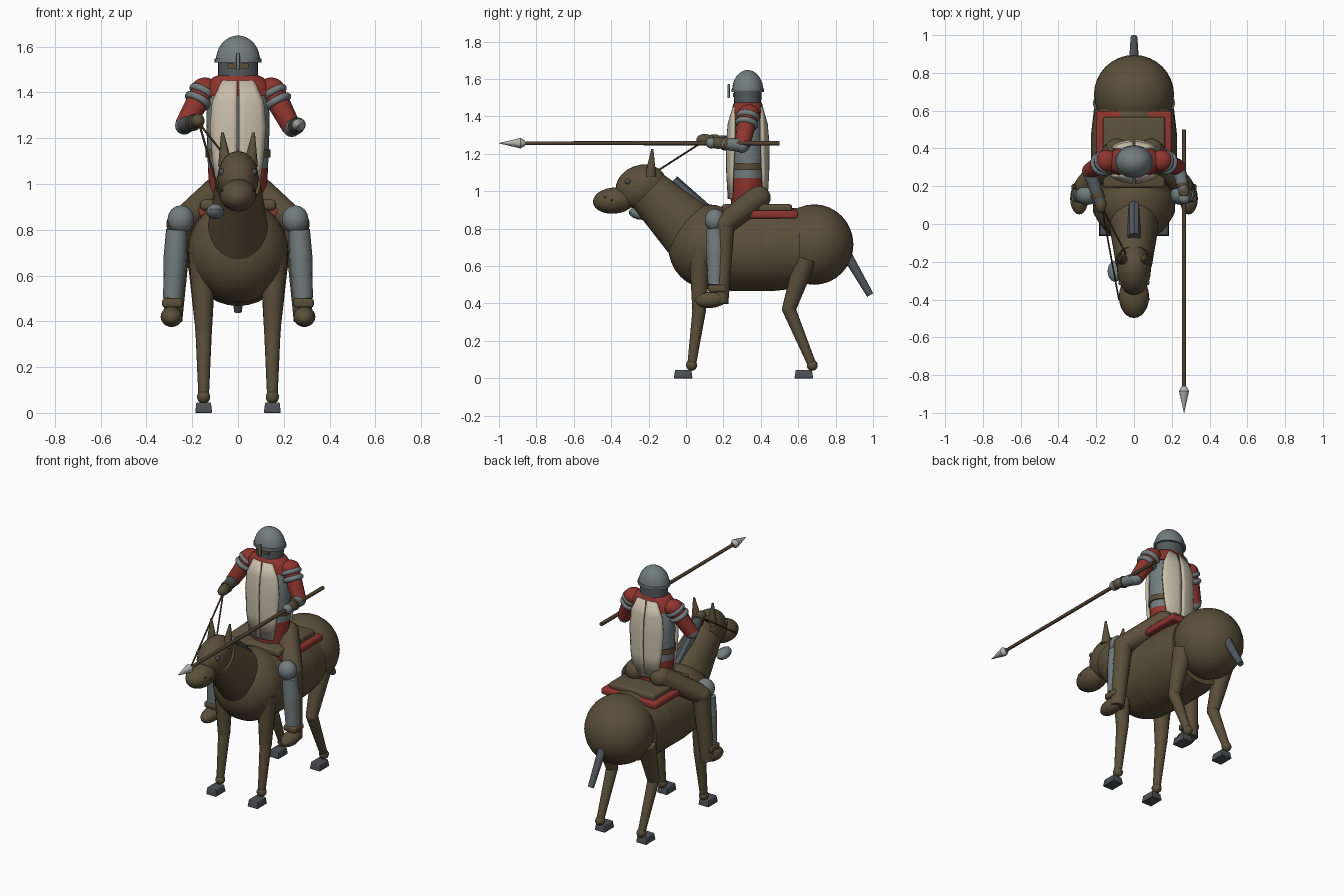
import bpy, bmesh, math
from mathutils import Vector, Matrix

if "Cube" in bpy.data.objects:
    bpy.data.objects.remove(bpy.data.objects["Cube"])


def material(name, rgb):
    m = bpy.data.materials.new(name)
    m.diffuse_color = (*rgb, 1)
    m.use_nodes = True
    m.node_tree.nodes["Principled BSDF"].inputs["Base Color"].default_value = m.diffuse_color
    return m


BROWN = material("brown hide", (0.105, 0.078, 0.042))
WOOD = material("dark wood", (0.085, 0.055, 0.03))
STEEL = material("steel", (0.17, 0.205, 0.21))
MAIL = material("dark mail", (0.085, 0.098, 0.108))
HAIR = material("slate hair", (0.08, 0.095, 0.11))
HOOF = material("hoof grey", (0.075, 0.08, 0.09))
RED = material("red cloth", (0.27, 0.035, 0.027))
CREAM = material("cream cloth", (0.58, 0.51, 0.40))
BRIGHT = material("bright steel", (0.45, 0.45, 0.44))


def finish(name, bm, *mats, angle=40):
    bmesh.ops.recalc_face_normals(bm, faces=bm.faces)
    me = bpy.data.meshes.new(name)
    bm.to_mesh(me)
    bm.free()
    ob = bpy.data.objects.new(name, me)
    bpy.context.collection.objects.link(ob)
    for m in mats:
        me.materials.append(m)
    bpy.ops.object.select_all(action='DESELECT')
    ob.select_set(True)
    bpy.context.view_layer.objects.active = ob
    bpy.ops.object.shade_smooth_by_angle(angle=math.radians(angle))
    return ob


def ball(name, loc, size, mat, tilt=0, seg=24):
    bm = bmesh.new()
    bmesh.ops.create_uvsphere(bm, u_segments=seg, v_segments=seg // 2, radius=1)
    m = Matrix.Translation(loc) @ Matrix.Rotation(tilt, 4, 'X') @ Matrix.Diagonal((*size, 1))
    bmesh.ops.transform(bm, matrix=m, verts=bm.verts)
    return finish(name, bm, mat)


def limb(name, a, b, r0, r1, mat, seg=16):
    """Tapered cylinder from a to b."""
    a, b = Vector(a), Vector(b)
    d = b - a
    bm = bmesh.new()
    bmesh.ops.create_cone(bm, cap_ends=True, segments=seg, radius1=r0, radius2=r1, depth=d.length)
    m = Matrix.Translation((a + b) / 2) @ d.to_track_quat('Z', 'Y').to_matrix().to_4x4()
    bmesh.ops.transform(bm, matrix=m, verts=bm.verts)
    return finish(name, bm, mat)


def box(name, loc, size, mat, bevel=0.0, taper=None):
    bm = bmesh.new()
    bmesh.ops.create_cube(bm, size=1)
    for v in bm.verts:
        if taper and v.co.z > 0:
            v.co.x *= taper
            v.co.y *= taper
        v.co = Vector(loc) + Vector(c * s for c, s in zip(v.co, size))
    if bevel:
        bmesh.ops.bevel(bm, geom=bm.edges[:], offset=bevel, segments=3, profile=0.5, affect='EDGES')
    return finish(name, bm, mat)


def stack(name, rings, *mats, y=0.33, seg=28, rule=None):
    """Closed loft of horizontal ellipses (z, half width, half depth)."""
    bm = bmesh.new()
    loops = [[bm.verts.new((a * math.cos(2 * math.pi * i / seg), y + b * math.sin(2 * math.pi * i / seg), z))
              for i in range(seg)] for z, a, b in rings]
    for p, q in zip(loops, loops[1:]):
        for i in range(seg):
            j = (i + 1) % seg
            f = bm.faces.new((p[i], p[j], q[j], q[i]))
            if rule:
                f.material_index = rule(f.calc_center_median().z)
    bm.faces.new(loops[0])
    bm.faces.new(loops[-1])
    return finish(name, bm, *mats)


def bands(name, centre, axis, major, minor, mat):
    """Ring wrapped around a limb."""
    bpy.ops.mesh.primitive_torus_add(major_radius=major, minor_radius=minor, major_segments=20,
                                     minor_segments=8, location=centre)
    ob = bpy.context.object
    ob.name = name
    ob.rotation_euler = Vector(axis).to_track_quat('Z', 'Y').to_euler()
    ob.data.materials.append(mat)
    bpy.ops.object.shade_smooth()


# ---- horse trunk ----
ball("horse_chest", (0, 0.12, 0.705), (0.22, 0.215, 0.225), BROWN, seg=32)
ball("horse_rump", (0, 0.685, 0.715), (0.212, 0.21, 0.215), BROWN, seg=32)
for i, (y0, y1, r0, r1) in enumerate([(0.10, 0.25, 0.215, 0.228), (0.25, 0.47, 0.228, 0.228), (0.47, 0.61, 0.228, 0.212)]):
    limb("horse_barrel_%d" % i, (0, y0, 0.695), (0, y1, 0.695), r0, r1, BROWN, 32)
neck = limb("horse_neck", (0, 0.02, 0.79), (0, -0.20, 1.0), 0.165, 0.12, BROWN, 24)
neck.scale.x = 0.82
limb("mane", (0, -0.07, 1.055), (0, 0.10, 0.905), 0.034, 0.034, HAIR, 8)
limb("tail", (0, 0.86, 0.66), (0, 0.985, 0.445), 0.027, 0.019, HAIR, 10)

# ---- horse head ----
ball("horse_skull", (0, -0.24, 1.025), (0.09, 0.14, 0.115), BROWN, tilt=0.35)
ball("horse_muzzle", (0, -0.385, 0.95), (0.08, 0.113, 0.07), BROWN, tilt=0.08)
ball("bridle_plate", (-0.10, -0.25, 0.88), (0.04, 0.058, 0.032), STEEL, tilt=-0.2, seg=12)
for s in (-1, 1):
    limb("ear", (0.055 * s, -0.19, 1.08), (0.068 * s, -0.18, 1.225), 0.032, 0.006, BROWN, 10)
    ball("eye", (0.07 * s, -0.31, 1.052), (0.014, 0.016, 0.016), HOOF, seg=10)
    ball("nostril", (0.062 * s, -0.43, 0.968), (0.01, 0.011, 0.009), WOOD, seg=8)
    limb("rein", (-0.17, 0.09, 1.265), (0.08 * s, -0.40, 0.95), 0.005, 0.005, WOOD, 6)

# ---- horse legs ----
for s in (-1, 1):
    x = 0.15 * s
    for tag, hip, knee, foot in (("front", (0.075, 0.70), (0.07, 0.36), (0.03, 0.07)),
                                 ("rear", (0.64, 0.64), (0.55, 0.37), (0.675, 0.07))):
        limb(tag + "_upper_leg", (x * 1.05, *hip), (x, *knee), 0.06, 0.037, BROWN)
        ball(tag + "_knee", (x, *knee), (0.037, 0.037, 0.037), BROWN, seg=16)
        limb(tag + "_lower_leg", (x, *knee), (x, *foot), 0.036, 0.023, BROWN)
        ball(tag + "_fetlock", (x, *foot), (0.03, 0.03, 0.03), BROWN, seg=14)
        box(tag + "_hoof", (x, foot[0] - 0.045, 0.0225), (0.074, 0.10, 0.045), HOOF, 0.004, 0.86)

# ---- saddle ----
box("saddle_cloth", (0, 0.405, 0.876), (0.40, 0.385, 0.042), RED, 0.012)
box("saddle", (0, 0.38, 0.908), (0.33, 0.375, 0.046), BROWN, 0.015)

# ---- rider torso: red skirt below, mail above ----
stack("torso", [(0.93, 0.12, 0.09), (1.07, 0.132, 0.095), (1.09, 0.132, 0.095), (1.25, 0.138, 0.098),
                (1.38, 0.135, 0.085), (1.47, 0.09, 0.065)], RED, STEEL, rule=lambda z: 0 if z < 1.075 else 1)
stack("belt", [(1.115, 0.142, 0.103), (1.15, 0.142, 0.103)], BROWN)
stack("shoulder_cape", [(1.385, 0.155, 0.085), (1.43, 0.145, 0.085), (1.465, 0.11, 0.078), (1.48, 0.075, 0.065)], RED)

# ---- tabard: two curved panels in front, two behind ----
rows = [(0.96, 0.085, 0.10), (1.10, 0.108, 0.108), (1.25, 0.12, 0.11), (1.36, 0.11, 0.10), (1.45, 0.068, 0.074)]
for side in (-1, 1):
    for s in (-1, 1):
        bm = bmesh.new()
        grid = []
        for z, w, b in rows:
            xs = [0.004 + (w - 0.004) * k / 5 for k in range(6)]
            grid.append([bm.verts.new((s * x, 0.33 + side * b * math.sqrt(1 - (x / 0.16) ** 2), z)) for x in xs])
        for p, q in zip(grid, grid[1:]):
            for k in range(5):
                bm.faces.new((p[k], p[k + 1], q[k + 1], q[k]))
        panel = finish("tabard_panel", bm, CREAM)
        mod = panel.modifiers.new("thickness", 'SOLIDIFY')
        mod.thickness = 0.014
        mod.offset = 0

# ---- rider head ----
stack("mail_coif", [(1.43, 0.09, 0.075), (1.48, 0.087, 0.072), (1.56, 0.087, 0.075)], MAIL)
stack("helmet", [(1.54, 0.099, 0.085)] + [(1.54 + 0.108 * math.sin(t), 0.096 * math.cos(t), 0.083 * math.cos(t))
                                          for t in [k * math.pi / 18 for k in range(1, 9)]] + [(1.648, 0.005, 0.005)], STEEL)
stack("helmet_brim", [(1.53, 0.102, 0.088), (1.548, 0.102, 0.088)], STEEL)
box("face_opening", (0, 0.256, 1.515), (0.09, 0.009, 0.022), BROWN)
box("nose_guard", (0, 0.228, 1.535), (0.016, 0.012, 0.075), STEEL, 0.003)

# ---- rider arms ----
for s, elbow, hand in ((-1, (-0.235, 0.28, 1.255), (-0.175, 0.10, 1.275)), (1, (0.235, 0.30, 1.245), (0.265, 0.17, 1.258))):
    sh, el, ha = Vector((0.145 * s, 0.335, 1.415)), Vector(elbow), Vector(hand)
    ball("shoulder", sh, (0.058, 0.058, 0.05), RED)
    limb("upper_arm", sh, el, 0.054, 0.042, RED)
    ball("elbow", el, (0.04, 0.04, 0.04), STEEL, seg=16)
    limb("forearm", el, ha, 0.038, 0.028, MAIL if s < 0 else STEEL)
    ball("glove", ha, (0.03, 0.045, 0.032), BROWN, seg=14)
    limb("glove_cuff", ha.lerp(el, 0.2), ha.lerp(el, 0.35), 0.034, 0.037, BROWN)
    for t in (0.1, 0.32):
        bands("shoulder_band", sh.lerp(el, t), el - sh, 0.047, 0.017, STEEL)
ball("lance_gauntlet", (0.265, 0.135, 1.258), (0.032, 0.03, 0.03), STEEL, seg=14)

# ---- rider legs ----
for s in (-1, 1):
    hip, knee = (0.09 * s, 0.385, 0.965), (0.255 * s, 0.205, 0.825)
    ball("hip", hip, (0.068, 0.068, 0.065), BROWN)
    limb("thigh", hip, knee, 0.068, 0.058, BROWN)
    ball("knee", knee, (0.058, 0.058, 0.058), BROWN)
    limb("shin", knee, (0.285 * s, 0.185, 0.40), 0.056, 0.042, BROWN)
    ball("knee_guard", (0.25 * s, 0.155, 0.845), (0.058, 0.055, 0.062), STEEL, seg=16)
    limb("upper_greave", (0.268 * s, 0.155, 0.80), (0.275 * s, 0.158, 0.68), 0.046, 0.05, STEEL)
    limb("lower_greave", (0.275 * s, 0.158, 0.68), (0.285 * s, 0.158, 0.50), 0.05, 0.042, STEEL)
    box("boot_cuff", (0.287 * s, 0.165, 0.48), (0.088, 0.095, 0.04), BROWN, 0.012)
    ball("boot", (0.29 * s, 0.135, 0.42), (0.048, 0.085, 0.044), BROWN, tilt=0.1)

# ---- lance ----
limb("lance_shaft", (0.265, 0.50, 1.257), (0.265, -0.90, 1.257), 0.012, 0.01, WOOD, 10)
limb("lance_point", (0.265, -0.885, 1.257), (0.265, -1.0, 1.257), 0.028, 0.001, BRIGHT, 10)
limb("lance_socket", (0.265, -0.86, 1.257), (0.265, -0.885, 1.257), 0.014, 0.028, BRIGHT, 10)
